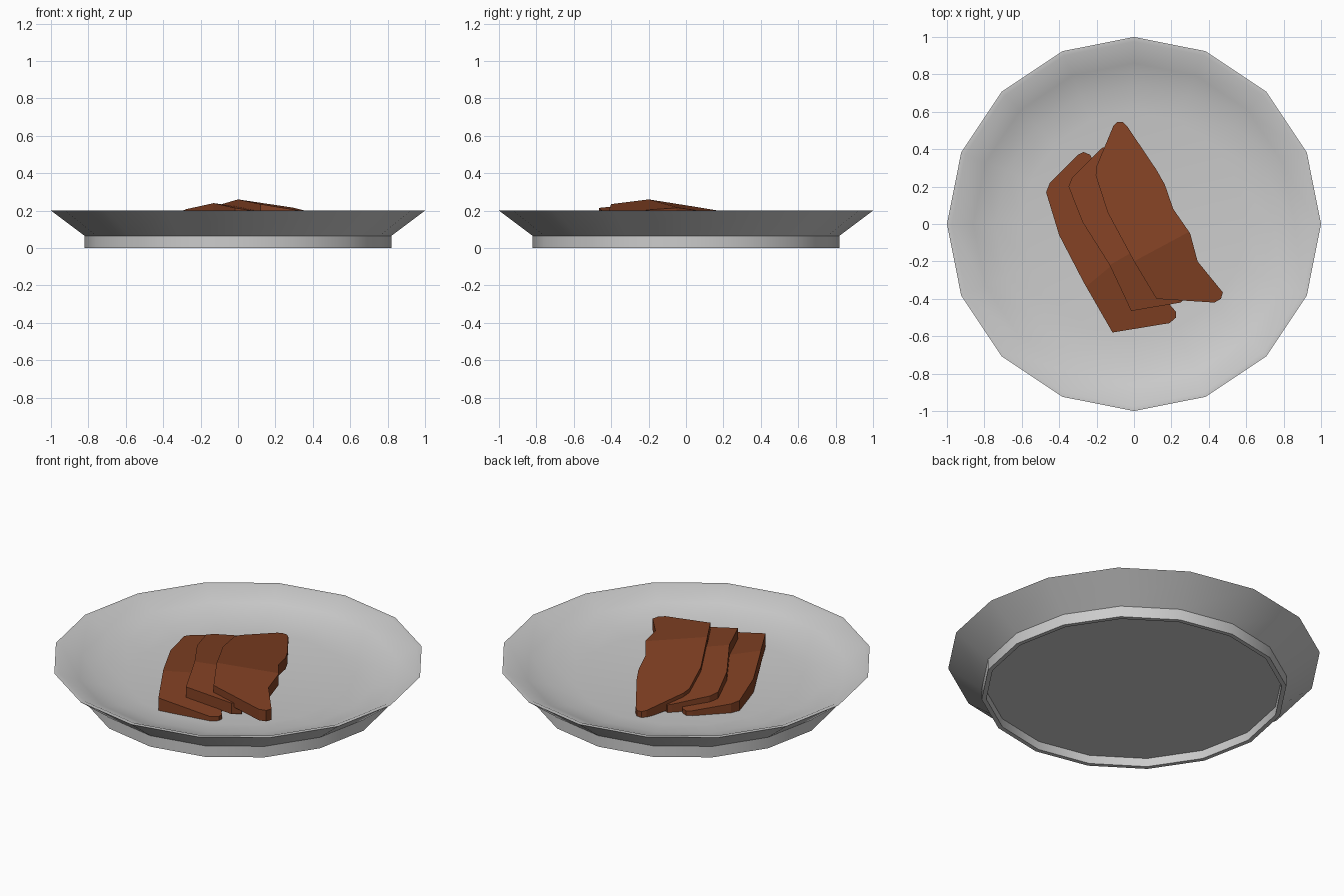
import bpy, bmesh, math
from mathutils import Vector

if "Cube" in bpy.data.objects:
    bpy.data.objects.remove(bpy.data.objects["Cube"])


def material(name, rgb):
    m = bpy.data.materials.new(name)
    m.diffuse_color = (*rgb, 1)
    m.use_nodes = True
    m.node_tree.nodes["Principled BSDF"].inputs["Base Color"].default_value = m.diffuse_color
    return m


def finish(bm, name, mats=()):
    me = bpy.data.meshes.new(name)
    bm.to_mesh(me)
    bm.free()
    ob = bpy.data.objects.new(name, me)
    bpy.context.collection.objects.link(ob)
    for m in mats:
        me.materials.append(m)
    return ob


# Plate: a 16-sided lathe with a hollow foot ring
def plate(sides=16):
    profile = [(0, .05), (.795, .05), (.795, 0), (.82, 0), (.82, .065), (1, .2),
               (.975, .2), (.86, .145), (.74, .11), (.6, .092), (0, .087)]
    bm = bmesh.new()
    vs = [bm.verts.new((r, 0, z)) for r, z in profile]
    es = [bm.edges.new(p) for p in zip(vs, vs[1:])]
    bmesh.ops.spin(bm, geom=vs + es, cent=(0, 0, 0), axis=(0, 0, 1),
                   angle=math.tau, steps=sides, use_merge=True)
    bmesh.ops.remove_doubles(bm, verts=bm.verts, dist=1e-4)
    bmesh.ops.recalc_face_normals(bm, faces=bm.faces)
    ob = finish(bm, "plate")
    bpy.context.view_layer.objects.active = ob
    ob.select_set(True)
    bpy.ops.object.shade_smooth_by_angle(angle=math.radians(28))


# Meat slice: outline folded over a crease at the peak, thickened, dark crust round the edge
def slice_part(name, outline, peak, slope_n, thick=.065, floor=.087):
    px, py, pz = peak
    (ax, ay), (bx, by) = slope_n, (-.164, .027)

    def height(x, y):
        dx, dy = x - px, y - py
        return pz + min(ax * dx + ay * dy, bx * dx + by * dy)

    bm = bmesh.new()
    bm.faces.new([bm.verts.new((x, y, 0)) for x, y in outline])
    bmesh.ops.recalc_face_normals(bm, faces=bm.faces)
    bm.normal_update()
    for f in bm.faces:
        if f.normal.z < 0:
            f.normal_flip()
    # crust strip, then the crease
    bmesh.ops.inset_region(bm, faces=bm.faces[:], thickness=.014)
    core = max(bm.faces, key=lambda f: f.calc_area())
    core.material_index = 1
    bmesh.ops.bisect_plane(bm, geom=bm.verts[:] + bm.edges[:] + bm.faces[:], dist=1e-5,
                           plane_co=(px, py, 0), plane_no=(ax - bx, ay - by, 0))
    top = bm.faces[:]
    inner = {v for f in top if f.material_index == 1 for v in f.verts}
    low = bmesh.ops.duplicate(bm, geom=top)
    low_verts = [g for g in low["geom"] if isinstance(g, bmesh.types.BMVert)]
    low_faces = [g for g in low["geom"] if isinstance(g, bmesh.types.BMFace)]
    for f in low_faces:
        f.material_index = 0
        f.normal_flip()
    low_set = set(low_verts)
    for v in bm.verts:
        z = max(height(v.co.x, v.co.y), floor + .03)
        if v in low_set:
            z = max(z - thick, floor)
        elif v not in inner:
            z -= .006
        v.co.z = z
    rims = [e for e in bm.edges if len(e.link_faces) == 1]
    bmesh.ops.bridge_loops(bm, edges=rims)
    bmesh.ops.recalc_face_normals(bm, faces=bm.faces)
    finish(bm, name, (crust, meat))


crust = material("crust", (.11, .05, .014))
meat = material("meat", (.22, .052, .017))

plate()

slice_part("left_slice", [
    (-.27, .385), (-.3, .37), (-.45, .22), (-.47, .17), (-.40, -.06), (-.27, -.31),
    (-.115, -.58), (.19, -.53), (.225, -.5), (.225, -.47), (.19, -.43), (.1, -.27),
    (.03, -.1), (-.1, .1), (-.17, .25), (-.235, .37)],
    (-.25, -.33, .195), (-.05, -.11), thick=.08)

slice_part("middle_slice", [
    (-.165, .41), (-.185, .395), (-.33, .25), (-.35, .2), (-.275, .01), (-.13, -.22),
    (-.015, -.465), (.25, -.42), (.29, -.38), (.2, -.2), (.13, -.02), (.02, .16),
    (-.07, .3), (-.135, .4)],
    (-.13, -.22, .24), (-.05, -.17))

slice_part("right_slice", [
    (-.09, .545), (-.11, .525), (-.2, .31), (-.205, .26), (-.14, .06), (0, -.2),
    (.12, -.4), (.43, -.42), (.465, -.4), (.475, -.365), (.45, -.335), (.34, -.2),
    (.30, -.05), (.21, .08), (.165, .21), (.12, .29), (-.035, .52), (-.06, .545)],
    (0, -.2, .26), (-.05, -.185))
